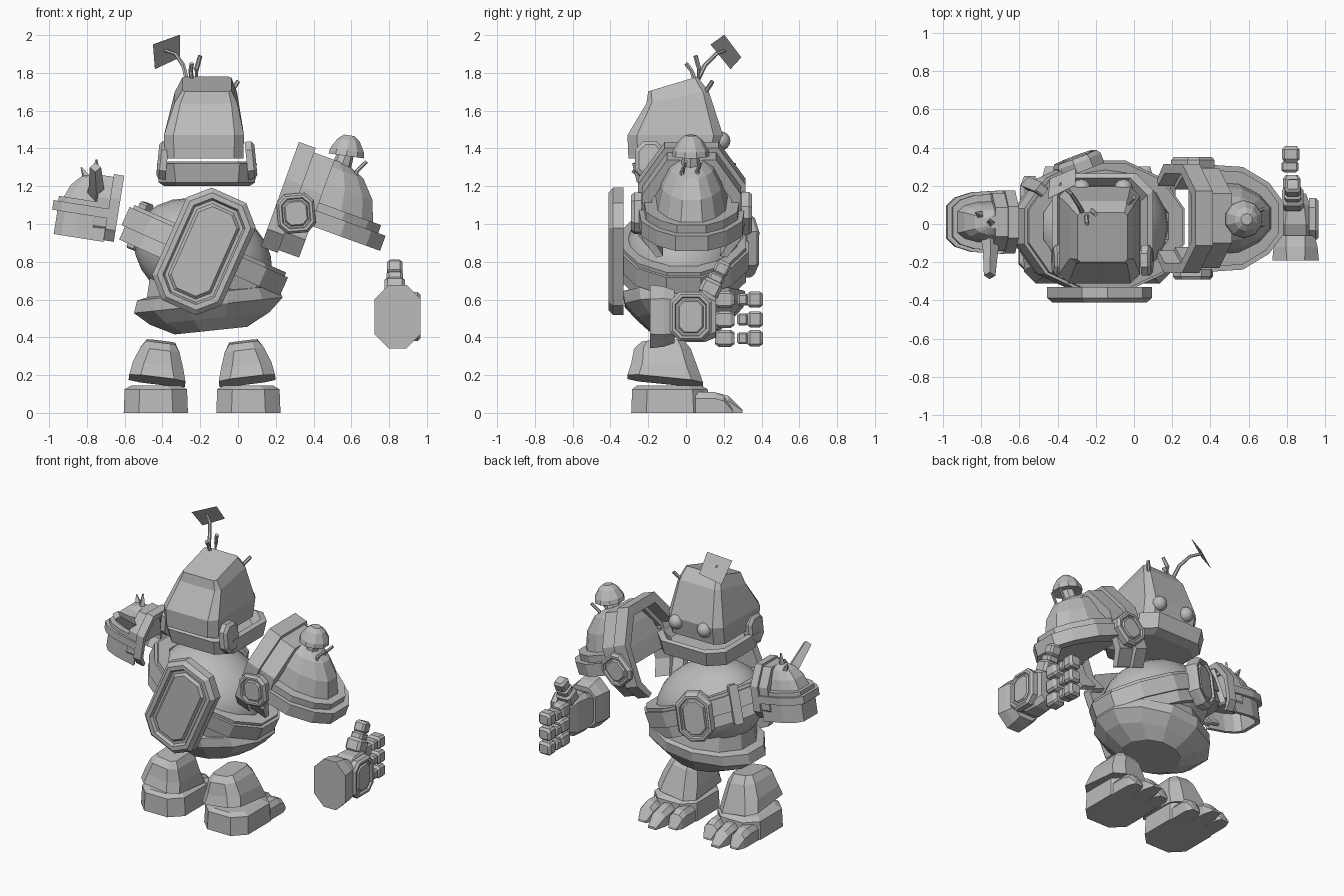
import bpy, bmesh, math
from mathutils import Matrix, Vector

old = bpy.data.objects.get("Cube")
if old:
    bpy.data.objects.remove(old, do_unlink=True)

grey = bpy.data.materials.new("stone_grey")
grey.use_nodes = True
COLOUR = (0.5, 0.5, 0.5, 1)
grey.diffuse_color = COLOUR
grey.node_tree.nodes["Principled BSDF"].inputs["Base Color"].default_value = COLOUR
I = Matrix.Identity(4)


def move(*p):
    return Matrix.Translation(p)


def rot(deg, axis):
    return Matrix.Rotation(math.radians(deg), 4, axis)


def face(p, n, roll=0):
    """Frame at p whose local z points along n."""
    return move(*p) @ Vector(n).to_track_quat('Z', 'Y').to_matrix().to_4x4() @ rot(roll, 'Z')


def finish(name, bm, m=I, smooth=False):
    bm.transform(m)
    bmesh.ops.recalc_face_normals(bm, faces=bm.faces)
    for f in bm.faces:
        f.smooth = smooth
    me = bpy.data.meshes.new(name)
    bm.to_mesh(me)
    bm.free()
    me.materials.append(grey)
    ob = bpy.data.objects.new(name, me)
    bpy.context.collection.objects.link(ob)
    return ob


def skin(name, rings, m=I, closed=False):
    """Skin a row of point rings, capped unless the row is closed."""
    bm = bmesh.new()
    vs = [[bm.verts.new(p) for p in r] for r in rings]
    n = len(vs[0])
    pairs = list(zip(vs, vs[1:])) + ([(vs[-1], vs[0])] if closed else [])
    for a, b in pairs:
        for i in range(n):
            bm.faces.new((a[i], a[(i + 1) % n], b[(i + 1) % n], b[i]))
    if not closed:
        bm.faces.new(vs[0])
        bm.faces.new(vs[-1])
    return finish(name, bm, m)


def octagon(hx, hy, c, z, cx=0, cy=0, slope=0):
    q = [(hx, hy - c), (hx - c, hy), (c - hx, hy), (-hx, hy - c),
         (-hx, c - hy), (c - hx, -hy), (hx - c, -hy), (hx, c - hy)]
    return [(x + cx, y + cy, z + slope * (y + cy)) for x, y in q]


def plate(name, m, hx, hy, c, d):
    """Framed octagonal plate with a sunken groove and raised panel."""
    levels = ((0, 0), (0, .7), (.12, 1), (.25, 1), (.3, .75), (.38, .75), (.45, .95))
    k = min(hx, hy)
    skin(name, [octagon(hx - k * i, hy - k * i, c * (1 - i), d * t) for i, t in levels], m)


def strip(name, outer, inner, lo, hi, m, closed=False):
    """Thick wall following a flat path, from height lo to hi."""
    skin(name, [[(*a, lo), (*b, lo), (*b, hi), (*a, hi)] for a, b in zip(outer, inner)], m, closed)


def ball(name, m, u=16, v=10):
    bm = bmesh.new()
    bmesh.ops.create_uvsphere(bm, u_segments=u, v_segments=v, radius=1)
    return finish(name, bm, m, True)


def scale(x, y, z):
    return Matrix.Diagonal((x, y, z, 1))


def rod(name, pts, r0, r1, sides=6):
    rings = []
    for i, p in enumerate(pts):
        a, b = Vector(pts[max(i - 1, 0)]), Vector(pts[min(i + 1, len(pts) - 1)])
        f = face(p, b - a)
        r = r0 + (r1 - r0) * i / (len(pts) - 1)
        rings.append([f @ Vector((r * math.cos(k * math.tau / sides), r * math.sin(k * math.tau / sides), 0))
                      for k in range(sides)])
    skin(name, rings)


def blob(name, p, sx, sy, sz, m=I):
    """Rounded block."""
    rows = ((-.5, .34), (-.3, .5), (.3, .5), (.5, .34))
    skin(name, [octagon(sx * s, sy * s, min(sx, sy) * .3 * s, sz * z) for z, s in rows], move(*p) @ m)


# Head, jaw and eyes
skin("head", [octagon(.208, .24, .05, 1.348, -.18, -.065), octagon(.212, .253, .05, 1.47, -.18, -.057),
              octagon(.165, .165, .03, 1.68, -.17, -.045, .2), octagon(.13, .13, .015, 1.762, -.165, -.07, .3)])
skin("jaw", [octagon(.225, .19, .07, 1.2, -.165, -.01), octagon(.255, .25, .09, 1.22, -.165, -.01),
             octagon(.265, .275, .09, 1.32, -.165, -.01), octagon(.235, .25, .09, 1.33, -.165, -.01),
             octagon(.2, .21, .08, 1.28, -.165, -.01)])
for side in (-1, 1):
    skin("jaw_hinge", [octagon(.08, .1, .045, 0), octagon(.08, .1, .045, .035), octagon(.06, .08, .035, .05)],
         face((-.165 + side * .21, -.19, 1.335), (side, 0, .1)))
    ball("eye", move(-.165 + side * .11, .185, 1.44) @ scale(.05, .05, .05), 12, 8)

# Antenna, its square leaf and the sprouts
rod("antenna", [(-.27, .06, 1.76), (-.29, .1, 1.84), (-.33, .16, 1.9), (-.39, .21, 1.92)], .013, .009)
skin("antenna_leaf", [[Vector(p) + Vector((.6, .6, .45)) * t for p in
                       ((-.31, .2, 2), (-.45, .13, 1.95), (-.44, .235, 1.82), (-.31, .29, 1.88))]
                      for t in (0, .005)])
rod("sprout", [(-.245, .05, 1.75), (-.25, .03, 1.81), (-.245, 0, 1.85)], .012, .012)
rod("sprout", [(-.22, .06, 1.75), (-.22, .07, 1.82), (-.2, .05, 1.89)], .014, .012)
rod("sprout", [(-.05, .08, 1.66), (-.03, .11, 1.71), (0, .14, 1.755)], .012, .012)

# Leaning torso, belt and hip bowl
lean = move(-.185, -.012, .835) @ rot(24, 'Y')
ball("torso", lean @ scale(.38, .315, .285), 20, 12)


def loop(rx, ry, n=12):
    return [(rx * math.cos((k + .5) * math.tau / n), ry * math.sin((k + .5) * math.tau / n)) for k in range(n)]


strip("belt", loop(.455, .34), loop(.37, .27), -.105, .095, lean, True)
strip("belt_ridge", loop(.475, .355), loop(.4, .28), -.03, .075, lean, True)
hip = move(-.155, -.01, .55) @ rot(-6, 'Y')
skin("hip_bowl", [[(x, y, z) for x, y in loop(rx, ry)] for z, rx, ry in
                  ((-.115, .2, .19), (-.05, .33, .26), (.02, .41, .325), (.085, .385, .335), (.095, .33, .3),
                   (.25, .29, .27))], hip)

# Back shield, chest medallion and belt buckle
plate("back_shield", face((-.18, -.33, .855), (0, -1, 0), -24), .2, .325, .1, .08)
plate("chest_medallion", face((-.28, .28, .885), (-.35, .93, .05), 8), .12, .165, .075, .075)
skin("belt_buckle", [octagon(.03, .13, .01, 0), octagon(.03, .13, .01, .05)],
     face((-.5, .18, .98), (-.75, .6, .3), 5))


# Shoulder guards: collar arch, dome and rim
def mirror_path(half):
    return half + [(x, -y) for x, y in reversed(half)]


def grow(path, s, flat=1):
    return [((x + .06) * s - .06, y * s * flat) for x, y in path]


def shoulder(tag, m, tip):
    u_path = mirror_path([(-.14, .235), (.1, .22), (.22, .11 + tip * .6), (.285, tip)])
    rows = ((-.01, 1), (.1, .98), (.22, .84), (.31, .6), (.35, .3))
    skin(tag + "_dome", [[(x, y, v) for x, y in grow(u_path, s, .84)] for v, s in rows], m)
    strip(tag + "_rim", grow(u_path, 1.22), grow(u_path, .95, .8), -.02, .065, m)
    strip(tag + "_rim_step", grow(u_path, 1.1), grow(u_path, .95, .8), .06, .11, m)
    # arch paths run in the local y and z plane
    turn = m @ Matrix(((0, 0, 1, 0), (1, 0, 0, 0), (0, 1, 0, 0), (0, 0, 0, 1)))

    def arch(w, top, foot):
        half = [(w * .72, foot), (w, foot + .1), (w, top * .45), (w * .5, top)]
        return half + [(-y, z) for y, z in reversed(half)]
    strip(tag + "_collar", arch(.285, .375, -.215), arch(.235, .31, -.2), -.24, -.145, turn)
    strip(tag + "_inner_arch", arch(.26, .35, -.2), arch(.21, .28, -.19), -.15, -.03, turn)
    return u_path


big = move(.42, .03, 1) @ rot(20, 'Y')
shoulder("mossy_shoulder", big, .07)
for s in (-1, 1):
    plate("shoulder_emblem", big @ face((-.125, s * .265, .015), (0, s, 0), 25), .1, .105, .045, .055)
small = move(-.775, .01, 1.055) @ rot(9, 'Y') @ scale(-.58, .58, .6)
small_path = shoulder("spiked_shoulder", small, .12)
strip("spiked_shoulder_skirt", grow(small_path, 1.08), grow(small_path, .92), -.23, -.02, small)

# Mushroom and sprouts on the large shoulder
rod("mushroom_stem", [(.54, .025, 1.28), (.56, .025, 1.34), (.58, .025, 1.4)], .055, .04, 8)
skin("mushroom_cap", [[(x, y, z) for x, y in loop(r, r, 10)] for z, r in
                      ((-.04, .05), (-.045, .1), (-.015, .095), (.04, .062), (.065, .03))],
     move(.58, .025, 1.405) @ rot(8, 'Y'))
for y in (-.02, .06):
    rod("shoulder_sprout", [(.61, y, 1.2), (.63, y, 1.28), (.68, y + .02, 1.33)], .013, .01)

# Spikes on the small shoulder
rod("long_spike", [(-.755, -.04, 1.14), (-.75, -.14, 1.2), (-.755, -.27, 1.3)], .05, .03, 4)
rod("short_spike", [(-.77, .03, 1.18), (-.83, .06, 1.3)], .045, .004, 4)
rod("short_spike", [(-.75, .0, 1.2), (-.75, .02, 1.34)], .035, .006, 4)

# Hand with cuff, palm, fingers and thumb
along = move(.845, 0, .51) @ rot(-90, 'X')
skin("hand_cuff", [octagon(.122, .168, .075, -.19), octagon(.115, .16, .065, -.12), octagon(.1, .14, .05, -.06)], along)
skin("hand_palm", [octagon(.085, .1, .03, -.08), octagon(.085, .135, .03, 0),
                   octagon(.075, .135, .03, .1), octagon(.055, .11, .03, .16)], along)
plate("hand_plate", face((.915, .025, .51), (1, 0, 0)), .11, .13, .05, .05)
for z in (.6, .495, .395):
    for x, y, w, h in ((.825, .205, .1, .105), (.815, .3, .07, .06), (.82, .365, .095, .085)):
        blob("finger", (x, y, z), .09, w * .9, h, rot(-90, 'X'))
for y, z, w, h in ((.13, .66, .11, .1), (.16, .715, .085, .05), (.19, .765, .08, .08)):
    blob("thumb", (.83, y, z), w, w, h, rot(-25, 'X'))

# Legs and feet, mirrored about the body line
for s in (-1, 1):
    cx = -.19 + s * .245
    flip = move(cx, 0, 0) @ scale(s, 1, 1)
    leg_lean = flip @ move(0, 0, .16) @ rot(-7, 'Y') @ move(0, 0, -.16)
    skin("leg", [octagon(.15, .2, .06, .16, -.005, -.11, -.1), octagon(.135, .175, .06, .24, 0, -.115, -.05),
                 octagon(.105, .15, .05, .335, 0, -.125), octagon(.075, .11, .03, .385, 0, -.125, .05)], leg_lean)
    skin("foot", [octagon(.17, .205, .08, 0, 0, -.085), octagon(.165, .2, .08, .125, 0, -.085),
                  octagon(.13, .17, .07, .145, 0, -.09)], flip)
    for dx, y1 in ((-.11, .23), (0, .3), (.11, .25)):
        rows = ((.05, .11, .052), (.15, .11, .052), (.5 * (y1 + .15), .09, .05), (y1, .015, .03))
        skin("toe", [[(dx - w, y, 0), (dx + w, y, 0), (dx + w, y, h * .7), (dx + w * .5, y, h),
                      (dx - w * .5, y, h), (dx - w, y, h * .7)] for y, h, w in rows], flip)
